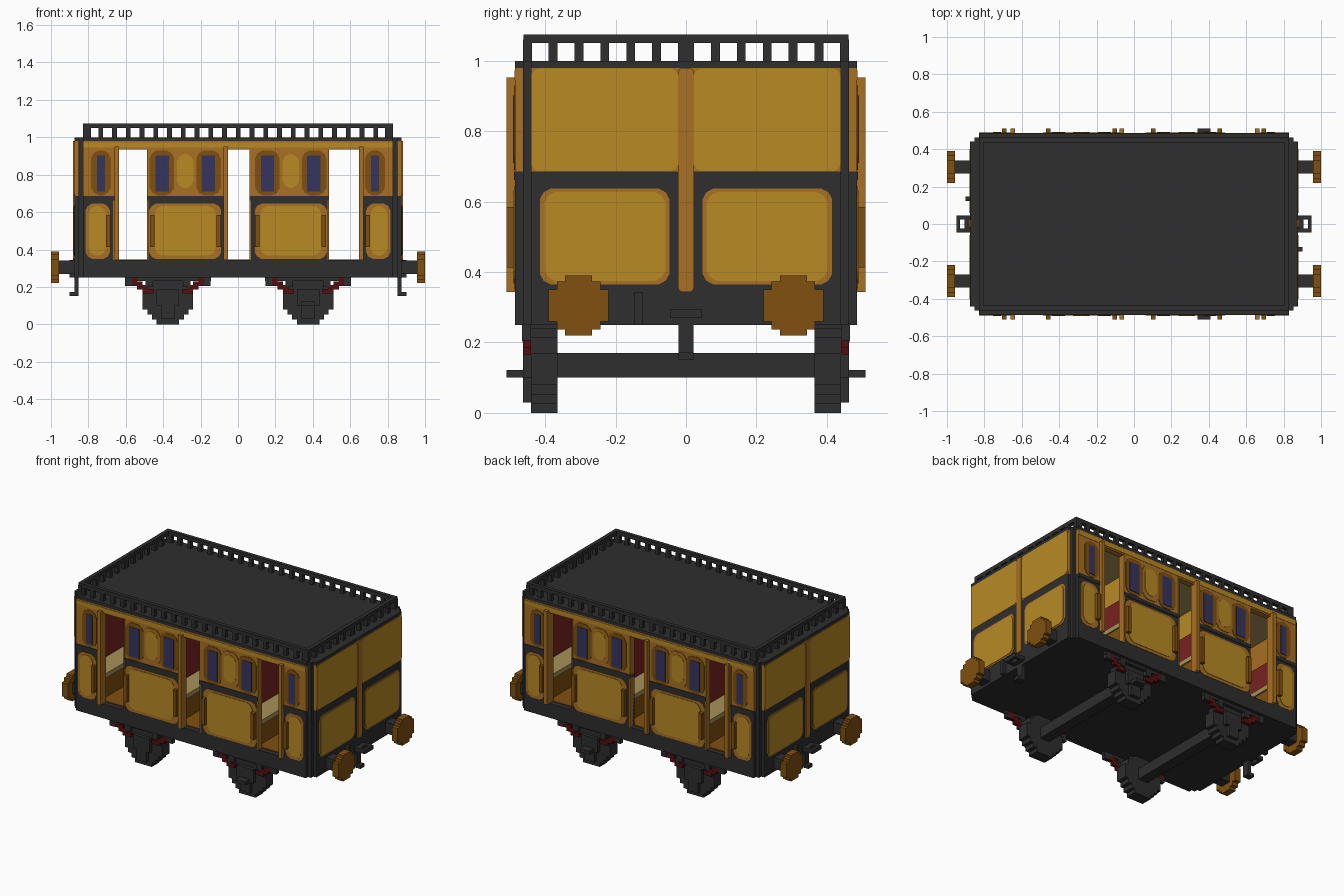
import bpy, bmesh, math

cube = bpy.data.objects.get("Cube")
if cube:
    bpy.data.objects.remove(cube, do_unlink=True)


def material(name, hex_colour):
    srgb = [int(hex_colour[i:i + 2], 16) / 255 for i in (0, 2, 4)]
    lin = [c / 12.92 if c <= 0.04045 else ((c + 0.055) / 1.055) ** 2.4 for c in srgb]
    m = bpy.data.materials.new(name)
    m.use_nodes = True
    m.diffuse_color = (*lin, 1)
    bsdf = m.node_tree.nodes["Principled BSDF"]
    bsdf.inputs["Base Color"].default_value = (*lin, 1)
    bsdf.inputs["Roughness"].default_value = 0.8
    return m


DARK = material("charcoal", "2E2E2E")
YELLOW = material("yellow", "B88A24")
OCHRE = material("ochre trim", "A87022")
BROWN = material("brown", "80500F")
NAVY = material("navy glass", "353560")
SPRING = material("dark red", "541010")
SEAT = material("seat red", "7A2222")
CREAM = material("beige", "A89258")


def finish(name, bm, mat, mirror):
    """Store the mesh and mirror it across the named axes."""
    bmesh.ops.recalc_face_normals(bm, faces=bm.faces)
    me = bpy.data.meshes.new(name)
    bm.to_mesh(me)
    bm.free()
    me.materials.append(mat)
    ob = bpy.data.objects.new(name, me)
    bpy.context.collection.objects.link(ob)
    if mirror:
        mod = ob.modifiers.new("mirror", "MIRROR")
        mod.use_axis = ("x" in mirror, "y" in mirror, False)
        mod.use_mirror_merge = False
    return ob


def boxes(name, mat, specs, mirror=""):
    """Boxes given as (x0, x1, y0, y1, z0, z1)."""
    bm = bmesh.new()
    for x0, x1, y0, y1, z0, z1 in specs:
        verts = bmesh.ops.create_cube(bm, size=1)["verts"]
        for v in verts:
            v.co = ((x0 + x1) / 2 + v.co.x * (x1 - x0),
                    (y0 + y1) / 2 + v.co.y * (y1 - y0),
                    (z0 + z1) / 2 + v.co.z * (z1 - z0))
    return finish(name, bm, mat, mirror)


def plates(name, mat, axis, d0, d1, rects, cut, mirror="xy"):
    """Cut-corner plates (u0, u1, z0, z1), spanning d0..d1 along the axis."""
    bm = bmesh.new()
    h = cut * 0.35
    for u0, u1, z0, z1 in rects:
        pts = []
        for u, z, su, sz, flip in ((u0, z0, 1, 1, 0), (u1, z0, -1, 1, 1),
                                   (u1, z1, -1, -1, 0), (u0, z1, 1, -1, 1)):
            corner = [(u, z + sz * cut), (u + su * h, z + sz * h), (u + su * cut, z)]
            pts += corner[::-1] if flip else corner
        loops = []
        for d in (d0, d1):
            loops.append([bm.verts.new((d, u, z) if axis == "x" else (u, d, z))
                          for u, z in pts])
        a, b = loops
        bm.faces.new(a)
        bm.faces.new(b[::-1])
        for i in range(len(a)):
            j = (i + 1) % len(a)
            bm.faces.new((a[i], a[j], b[j], b[i]))
    return finish(name, bm, mat, mirror)


# Floor frame with stepped corners, and cornice and roof of the same outline
def stepped(z0, z1):
    return [(-.875, .875, -.44, .44, z0, z1), (-.853, .853, -.463, .463, z0, z1),
            (-.83, .83, -.485, .485, z0, z1)]


boxes("floor_frame", DARK, stepped(.25, .343))
boxes("roof", DARK, stepped(.98, 1.0))
boxes("floor_boards", BROWN, [(-.83, .83, -.45, .45, .343, .348)])
boxes("ceiling", CREAM, [(-.83, .83, -.45, .45, .972, .98)])
boxes("corner_post", DARK, [(.828, .853, .438, .463, .34, .99)], "xy")

# Side walls, with three door openings on each side
bays = [(.062, .485), (.648, .83)]
boxes("side_wall_lower", DARK, [(a, b, .445, .485, .34, .685) for a, b in bays], "xy")
boxes("side_wall_upper", OCHRE, [(a, b, .445, .485, .685, .98) for a, b in bays]
      + [(0, .83, .446, .484, .935, .98)], "xy")
boxes("side_top_stripe", YELLOW, [(0, .83, .484, .487, .945, .972)], "xy")
boxes("belt_rail", DARK, [(a, b, .445, .489, .662, .686) for a, b in bays], "xy")

plates("side_panel_border", OCHRE, "y", .482, .487,
       [(.09, .475, .35, .645), (.685, .815, .35, .645)], .035)
plates("side_panel", YELLOW, "y", .484, .490,
       [(.12, .445, .368, .632), (.708, .798, .368, .632)], .035)
plates("window_frame", BROWN, "y", .482, .488,
       [(.092, .222, .69, .93), (.342, .472, .69, .93), (.68, .785, .69, .93)], .04)
plates("upper_panel_border", OCHRE, "y", .484, .489, [(.222, .342, .70, .93)], .035)
plates("upper_panel", YELLOW, "y", .485, .491, [(.238, .326, .73, .91)], .035)
boxes("window_glass", NAVY, [(a, b, .443, .491, .71, .902)
                             for a, b in ((.122, .193), (.37, .442), (.71, .755))], "xy")

# Door handles and door edges
boxes("door_handle", BROWN, [(a, a + .024, .48, .51, .413, .585)
                             for a in (.09, .446, .682)], "xy")
boxes("door_edge", OCHRE, [(a, a + .024, .455, .51, .343, .952)
                           for a in (-.66, -.077, .648)], "y")
boxes("door_jamb", OCHRE, [(a, b, .444, .488, .343, .94)
                           for a, b in ((.062, .07), (.478, .486), (.647, .668))], "xy")

# End walls
boxes("end_wall_lower", DARK, [(.835, .875, -.44, .44, .34, .685)], "x")
boxes("end_wall_upper", OCHRE, [(.835, .875, -.44, .44, .685, .98)], "x")
plates("end_upper_panel", YELLOW, "x", .87, .878, [(.022, .44, .687, .978)], .02)
plates("end_lower_border", OCHRE, "x", .87, .877, [(.047, .415, .365, .637)], .03)
plates("end_lower_panel", YELLOW, "x", .87, .88, [(.058, .402, .375, .627)], .03)
plates("end_centre_post", OCHRE, "x", .87, .882, [(-.023, .023, .343, .98)], .012, "x")

# Compartment partitions and facing bench seats
boxes("partition", YELLOW, [(.275, .295, -.445, .445, .345, .975)], "x")
seats = [(.295, 1), (.275, -1), (.835, -1)]


def seat_parts(d0, d1, z0, z1):
    return [(min(x + s * d0, x + s * d1), max(x + s * d0, x + s * d1),
             -.44, .44, z0, z1) for x, s in seats]


boxes("seat_base", BROWN, seat_parts(0, .165, .345, .48), "x")
boxes("seat_cushion", CREAM, seat_parts(0, .175, .48, .51), "x")
boxes("seat_back", SEAT, seat_parts(0, .04, .51, .78), "x")

# Roof railing: evenly spaced balusters under a top rail
rail_side = [(-.83, .83, .437, .462, 1.05, 1.075)]
rail_side += [(-.83 + i * .0735 + .0105, -.83 + i * .0735 + .0355, .437, .462, .99, 1.06)
              for i in range(1, 22)]
rail_side += [(x - .022, x + .022, .437, .462, .99, 1.06) for x in (-.808, .808)]
boxes("roof_rail_side", DARK, rail_side, "y")
rail_end = [(.805, .83, -.462, .462, 1.05, 1.075), (.805, .83, -.023, .023, .99, 1.06)]
for i in range(1, 7):
    y = .023 + i * .0735 - .0255
    rail_end += [(.805, .83, s * y - (.025 if s < 0 else 0),
                  s * y + (.025 if s > 0 else 0), .99, 1.06) for s in (1, -1)]
boxes("roof_rail_end", DARK, rail_end, "x")

# Wheels: stepped discs made from stacked rows
rows = [(.06, .0, .26), (.085, .025, .24), (.11, .052, .215), (.135, .08, .17)]
boxes("wheel", DARK, [(.375 - w, .375 + w, .365, .44, a, b) for w, a, b in rows], "xy")
boxes("axle", DARK, [(.34, .41, -.37, .37, .10, .17)], "x")
boxes("axle_box", DARK, [(.34, .41, .435, .463, .03, .17),
                         (.315, .435, .435, .463, .10, .19)], "xy")
boxes("foot_step", DARK, [(.34, .41, .44, .51, .10, .122)], "y")

# Springs: red stairs on each side of the wheel, hung from dark brackets
spring, bracket = [], [(.375 - .23, .375 + .23, .44, .463, .232, .252)]
for s in (1, -1):
    for i in range(4):
        c = .375 + s * (.105 + i * .03)
        spring.append((c - .03, c + .03, .44, .463, .165 + i * .02, .19 + i * .02))
    c = .375 + s * .21
    bracket.append((c - .018, c + .018, .44, .466, .205, .252))
    c = .375 + s * .1
    bracket.append((c - .02, c + .02, .44, .465, .2, .252))
boxes("leaf_spring", SPRING, spring, "xy")
boxes("spring_bracket", DARK, bracket, "xy")

# Buffers
disc = [(.085, .045), (.062, .068), (.038, .085)]
boxes("buffer_disc", BROWN, [(.957, 1.0, .305 - w, .305 + w, .305 - h, .305 + h)
                             for w, h in disc], "xy")
boxes("buffer_shaft", DARK, [(.87, .958, .27, .34, .268, .342)], "xy")

# Coupling ring, hook below and brake pipe
boxes("coupling_ring", DARK, [(.87, .905, -.045, .045, .27, .295),
                              (.93, .948, -.045, .045, .27, .295),
                              (.9, .935, .025, .045, .27, .295),
                              (.9, .935, -.045, -.025, .27, .295)], "x")
boxes("coupling_hook", DARK, [(.853, .875, -.022, .022, .152, .26),
                              (.87, .9, -.022, .022, .152, .172)], "x")
boxes("brake_pipe", DARK, [(.87, .9, -.147, -.123, .25, .343),
                           (-.9, -.87, .123, .147, .25, .343)])
